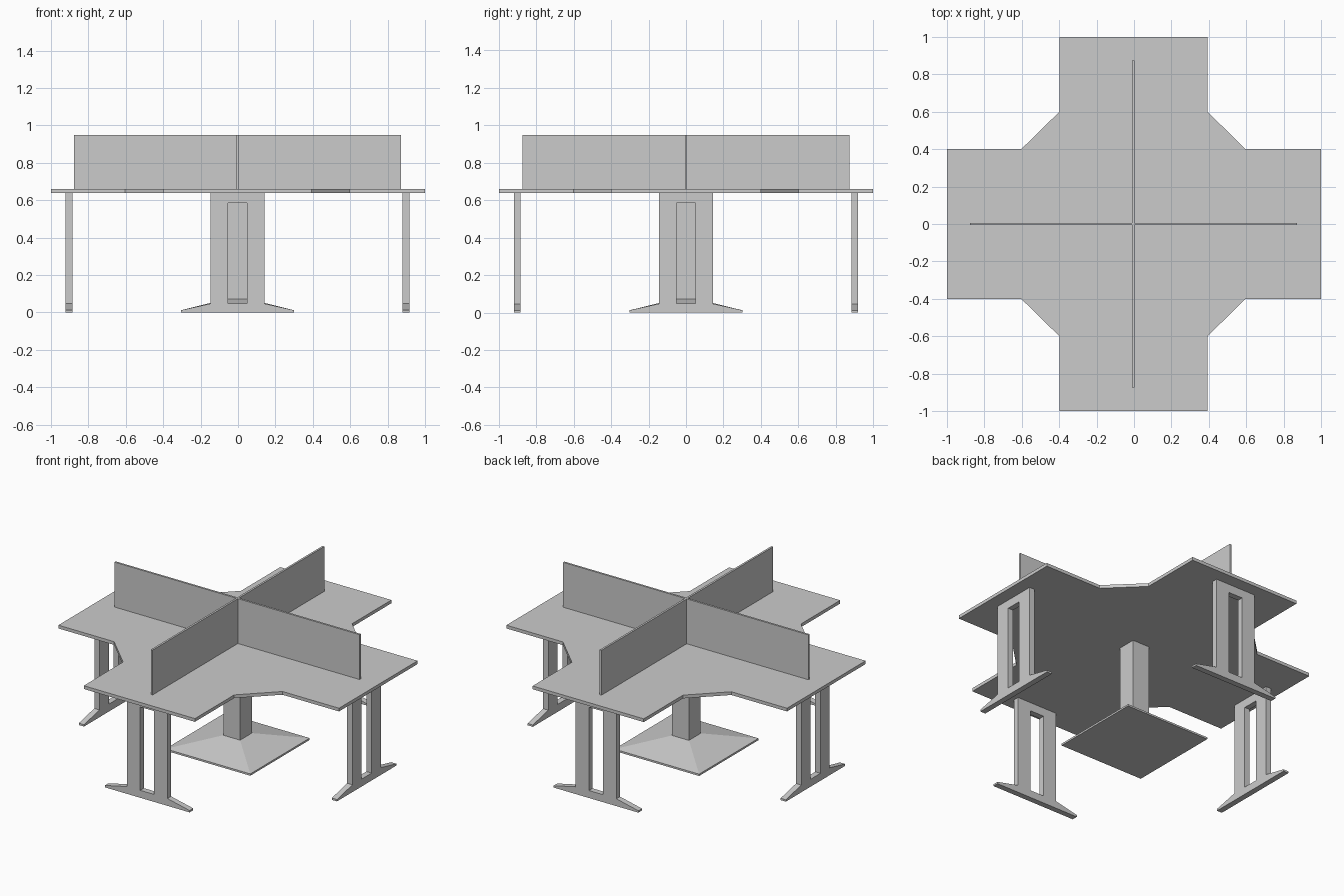
import bpy
import bmesh
import math
from mathutils import Matrix

if "Cube" in bpy.data.objects:
    bpy.data.objects.remove(bpy.data.objects["Cube"])

SHIFT = -0.003          # supports and screens sit a hair left of centre
TOP_Z, UNDER_Z = 0.66, 0.639

grey = bpy.data.materials.new("light_grey")
grey.use_nodes = True
colour = (0.6, 0.6, 0.6, 1)
grey.diffuse_color = colour
grey.node_tree.nodes["Principled BSDF"].inputs["Base Color"].default_value = colour


def finish(name, bm):
    bmesh.ops.recalc_face_normals(bm, faces=bm.faces[:])
    mesh = bpy.data.meshes.new(name)
    bm.to_mesh(mesh)
    bm.free()
    mesh.materials.append(grey)
    obj = bpy.data.objects.new(name, mesh)
    bpy.context.collection.objects.link(obj)
    return obj


def plate(loops, to_3d, depth):
    """Fill an outline (later loops are holes) and extrude it by depth."""
    bm = bmesh.new()
    edges = []
    for loop in loops:
        verts = [bm.verts.new(to_3d(*p)) for p in loop]
        edges += [bm.edges.new((v, verts[i - 1])) for i, v in enumerate(verts)]
    bmesh.ops.triangle_fill(bm, edges=edges, use_beauty=True)
    new = bmesh.ops.extrude_face_region(bm, geom=bm.faces[:])["geom"]
    moved = [g for g in new if isinstance(g, bmesh.types.BMVert)]
    bmesh.ops.translate(bm, verts=moved, vec=depth)
    return bm


def mirrored(half):
    return half + [(-x, z) for x, z in reversed(half)]


def square_stack(rings):
    """Loft square rings given as (half width, height)."""
    bm = bmesh.new()
    stack = [[bm.verts.new((sx * h + SHIFT, sy * h, z))
              for sx, sy in ((-1, -1), (1, -1), (1, 1), (-1, 1))] for h, z in rings]
    bm.faces.new(stack[0])
    bm.faces.new(stack[-1])
    for low, high in zip(stack, stack[1:]):
        for i in range(4):
            bm.faces.new((low[i - 1], low[i], high[i], high[i - 1]))
    return bm


def box(name, x0, x1, y0, y1, z0, z1):
    outline = [(x0, y0), (x1, y0), (x1, y1), (x0, y1)]
    return finish(name, plate([outline], lambda x, y: (x, y, z0), (0, 0, z1 - z0)))


# Cross-shaped worktop with chamfered inner corners
half_top = [(0.396, -1), (0.396, -0.6), (0.6, -0.4), (1, -0.4),
            (1, 0.4), (0.6, 0.4), (0.396, 0.6), (0.396, 1)]
finish("worktop", plate([mirrored(half_top)],
                        lambda x, y: (x + (SHIFT if abs(x) < 1 else 0), y, UNDER_Z),
                        (0, 0, TOP_Z - UNDER_Z)))

# Crossed privacy screens
LONG, THIN, SCREEN_Z = 0.874, 0.0065, 0.949
box("screen_side_to_side", -LONG + SHIFT, LONG + SHIFT, -THIN, THIN, TOP_Z, SCREEN_Z)
for name, y0, y1 in (("screen_front", -LONG, -THIN), ("screen_back", THIN, LONG)):
    box(name, SHIFT - THIN, SHIFT + THIN, y0, y1, TOP_Z, SCREEN_Z)

# Four end legs: a panel with a tall slot and a splayed foot
leg_outline = mirrored([(0.302, 0), (0.302, 0.012), (0.145, 0.047), (0.145, UNDER_Z)])
slot = mirrored([(0.05, 0.048), (0.05, 0.585)])
for i, name in enumerate(("leg_front", "leg_left", "leg_back", "leg_right")):
    bm = plate([leg_outline, slot], lambda x, z: (x, -0.92, z), (0, 0.037, 0))
    leg = finish(name, bm)
    leg.matrix_world = Matrix.Translation((SHIFT, 0, 0)) @ Matrix.Rotation(i * math.pi / 2, 4, "Z")

# Central pedestal: pyramid base and square column
finish("pedestal", square_stack([(0.302, 0), (0.302, 0.012), (0.06, 0.072), (0.06, UNDER_Z)]))
